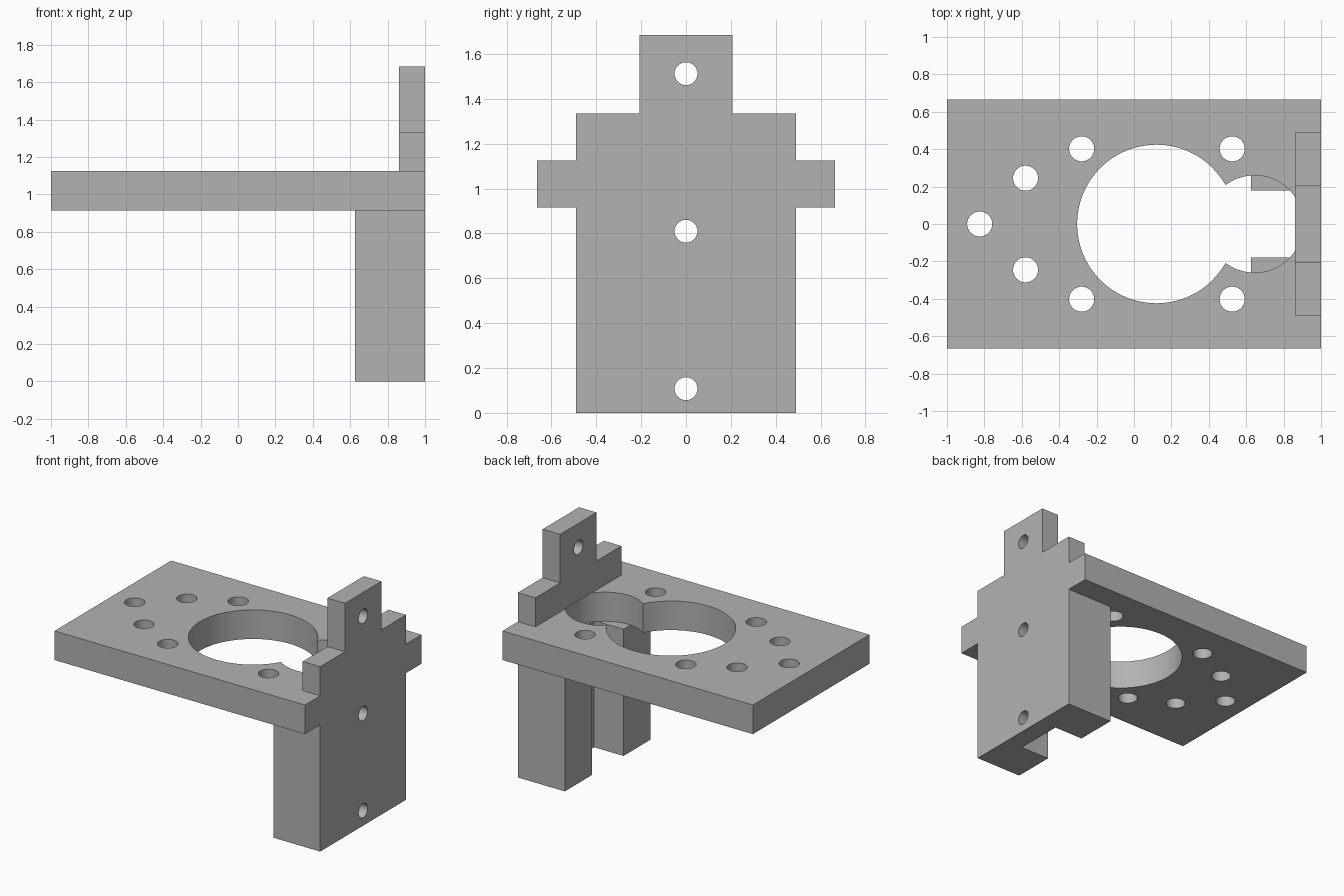
import bpy, bmesh
from mathutils import Matrix, Vector

default = bpy.data.objects.get("Cube")
if default:
    bpy.data.objects.remove(default, do_unlink=True)

GREY = (0.45, 0.45, 0.45, 1)
grey = bpy.data.materials.new("plain grey")
grey.use_nodes = True
grey.diffuse_color = GREY
grey.node_tree.nodes["Principled BSDF"].inputs["Base Color"].default_value = GREY


def finish(bm, name):
    bmesh.ops.recalc_face_normals(bm, faces=bm.faces)
    mesh = bpy.data.meshes.new(name)
    bm.to_mesh(mesh)
    bm.free()
    mesh.materials.append(grey)
    obj = bpy.data.objects.new(name, mesh)
    bpy.context.collection.objects.link(obj)
    return obj


def prism(name, points, depth):
    """Extrude a closed outline along a vector."""
    bm = bmesh.new()
    face = bm.faces.new([bm.verts.new(p) for p in points])
    out = bmesh.ops.extrude_face_region(bm, geom=[face])["geom"]
    verts = [v for v in out if isinstance(v, bmesh.types.BMVert)]
    bmesh.ops.translate(bm, vec=Vector(depth), verts=verts)
    return finish(bm, name)


def cylinder(name, centre, radius, depth, axis="Z", sides=48):
    bm = bmesh.new()
    turn = Matrix.Rotation(1.5707963, 4, "Y") if axis == "X" else Matrix()
    bmesh.ops.create_cone(bm, cap_ends=True, segments=sides, radius1=radius,
                          radius2=radius, depth=depth,
                          matrix=Matrix.Translation(centre) @ turn)
    return finish(bm, name)


def combine(target, tool, operation):
    mod = target.modifiers.new(operation.title(), "BOOLEAN")
    mod.object, mod.operation, mod.solver = tool, operation, "EXACT"
    bpy.context.view_layer.objects.active = target
    bpy.ops.object.modifier_apply(modifier=mod.name)
    bpy.data.objects.remove(tool, do_unlink=True)


# Horizontal plate
LOW, HIGH, WALL = 0.915, 1.125, 0.86
W = 0.665
bracket = prism("mounting_bracket",
                [(-1, -W, LOW), (1, -W, LOW), (1, W, LOW), (-1, W, LOW)],
                (0, 0, HIGH - LOW))

# Round openings and screw holes through the plate
MID = (LOW + HIGH) / 2
combine(bracket, cylinder("large_bore", (0.12, 0, MID), 0.424, 0.5, sides=96), "DIFFERENCE")
combine(bracket, cylinder("small_bore", (0.645, 0, MID), 0.26, 0.5, sides=72), "DIFFERENCE")
holes = [(-0.825, 0)]
for x, y in [(-0.58, 0.245), (-0.28, 0.402), (0.525, 0.402)]:
    holes += [(x, y), (x, -y)]
for x, y in holes:
    combine(bracket, cylinder("plate_hole", (x, y, MID), 0.067, 0.5), "DIFFERENCE")

# Channel-shaped leg under the plate
half = [(1, 0.49), (0.625, 0.49), (0.625, 0.18), (WALL, 0.18)]
outline = half + [(x, -y) for x, y in reversed(half)]
leg = prism("channel_leg", [(x, y, 0) for x, y in outline], (0, 0, LOW))

# Stepped upright above the plate
half = [(0.49, HIGH), (0.49, 1.335), (0.207, 1.335), (0.207, 1.685)]
outline = half + [(-y, z) for y, z in reversed(half)]
upright = prism("stepped_upright", [(WALL, y, z) for y, z in outline], (1 - WALL, 0, 0))

# Merge the parts, then drill the wall
combine(bracket, leg, "UNION")
combine(bracket, upright, "UNION")
for z in (0.108, 0.81, 1.512):
    combine(bracket, cylinder("wall_hole", (0.93, 0, z), 0.051, 0.4, "X"), "DIFFERENCE")

bpy.ops.object.select_all(action="DESELECT")
bracket.select_set(True)
bpy.context.view_layer.objects.active = bracket
bpy.ops.object.shade_smooth_by_angle(angle=0.5)
